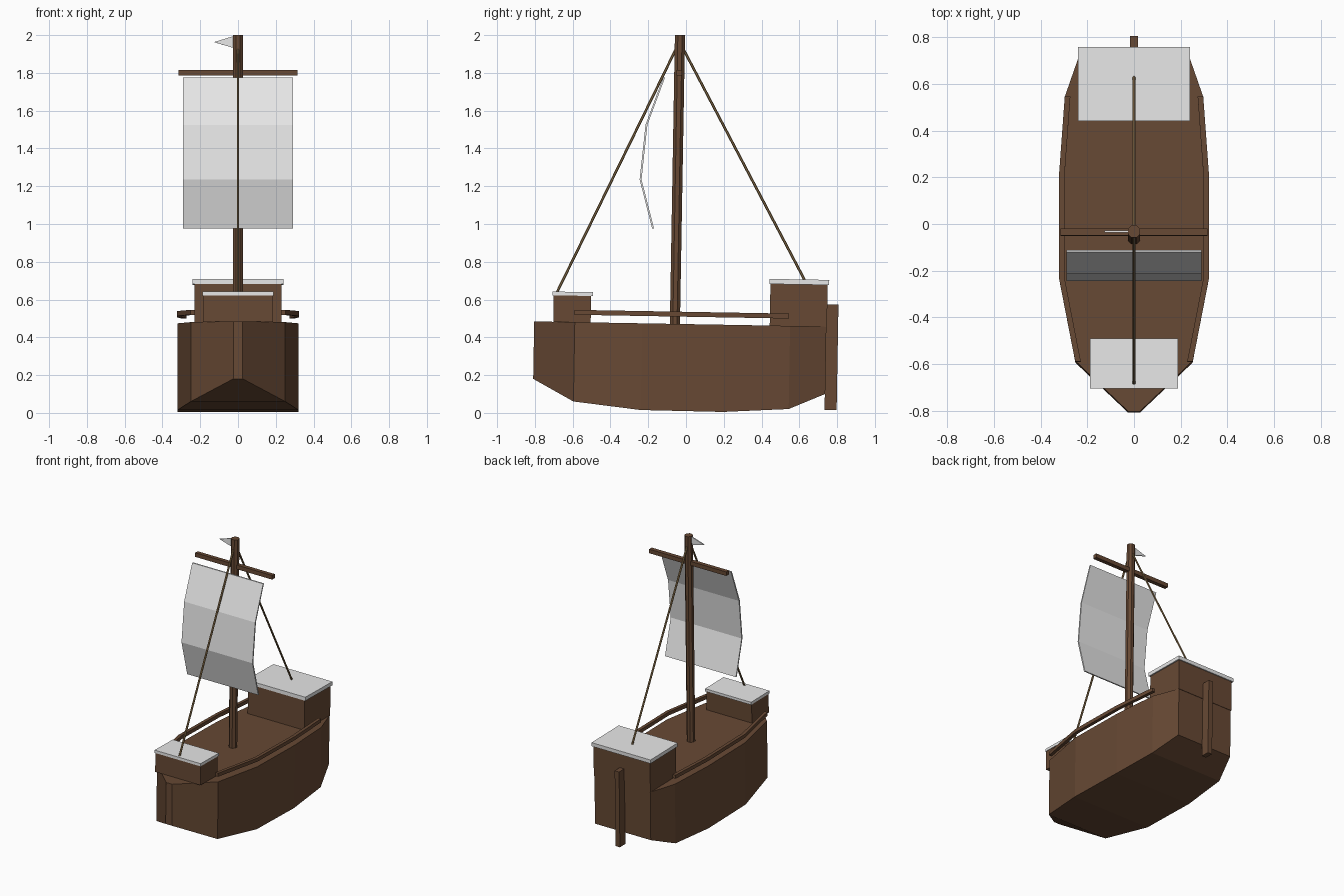
import bpy, bmesh, math
from mathutils import Matrix, Vector

if "Cube" in bpy.data.objects:
    bpy.data.objects.remove(bpy.data.objects["Cube"])

# The whole ship is trimmed slightly: bow up, mast leaning aft
TILT = Matrix.Rotation(-0.0175, 4, 'X')


def material(name, rgb):
    m = bpy.data.materials.new(name)
    m.diffuse_color = (*rgb, 1)
    m.use_nodes = True
    m.node_tree.nodes["Principled BSDF"].inputs["Base Color"].default_value = m.diffuse_color
    return m


WOOD = material("brown_wood", (0.135, 0.066, 0.034))
CLOTH = material("pale_cloth", (0.8, 0.8, 0.8))
ROPE = material("tan_rope", (0.26, 0.165, 0.07))


def loft(name, rings, mat):
    """Closed solid skinned through rings of equal point count."""
    bm = bmesh.new()
    vs = [[bm.verts.new(p) for p in r] for r in rings]
    n = len(vs[0])
    for a, b in zip(vs, vs[1:]):
        for i in range(n):
            j = (i + 1) % n
            bm.faces.new((a[i], a[j], b[j], b[i]))
    bm.faces.new(vs[0])
    bm.faces.new(vs[-1])
    bmesh.ops.recalc_face_normals(bm, faces=bm.faces)
    bm.transform(TILT)
    me = bpy.data.meshes.new(name)
    bm.to_mesh(me)
    bm.free()
    me.materials.append(mat)
    ob = bpy.data.objects.new(name, me)
    bpy.context.collection.objects.link(ob)
    return ob


def box(name, hx, y0, y1, z0, z1, mat):
    """Box centred on x = 0 with half width hx."""
    return loft(name, [[(-hx, y, z0), (hx, y, z0), (hx, y, z1), (-hx, y, z1)]
                       for y in (y0, y1)], mat)


def rod(name, a, b, r, sides, mat):
    """Straight prism from a to b with a flat side facing forward."""
    a, b = Vector(a), Vector(b)
    d = (b - a).normalized()
    u = Vector((1, 0, 0))
    v = d.cross(u)
    ang = [math.tau * (i + 0.5) / sides for i in range(sides)]
    return loft(name, [[p + r * (u * math.cos(t) + v * math.sin(t)) for t in ang]
                       for p in (a, b)], mat)


# Hull: stations of (y, half width, keel height) under a flat deck
DECK = 0.47
stations = [(-0.812, 0.025, 0.166), (-0.597, 0.25, 0.05), (-0.24, 0.32, 0.011),
            (0.195, 0.32, 0.0085), (0.543, 0.295, 0.03), (0.735, 0.228, 0.113)]
loft("hull", [[(-w, y, k), (w, y, k), (w, y, DECK), (-w, y, DECK)]
              for y, w, k in stations], WOOD)

# Cabins fore and aft with pale roofs
box("fore_cabin", 0.185, -0.711, -0.513, DECK - 0.001, 0.612, WOOD)
box("fore_roof", 0.188, -0.717, -0.503, 0.61, 0.63, CLOTH)
box("aft_cabin", 0.231, 0.435, 0.738, DECK - 0.002, 0.692, WOOD)
box("aft_roof", 0.241, 0.429, 0.746, 0.69, 0.717, CLOTH)

# Rudder on the stern
box("rudder", 0.018, 0.733, 0.797, 0.028, 0.588, WOOD)

# Side rails following the deck outline
rail_path = [(-0.6, 0.24), (-0.24, 0.31), (0.195, 0.31), (0.537, 0.285)]
for side, label in ((-1, "left"), (1, "right")):
    loft(label + "_rail",
         [[(side * x - 0.012, y, 0.509), (side * x + 0.012, y, 0.509),
           (side * x + 0.012, y, 0.535), (side * x - 0.012, y, 0.535)]
          for y, x in rail_path], WOOD)

# Mast and yard
MY = -0.067
rod("mast", (0, MY, DECK - 0.01), (0, MY, 1.999), 0.029, 8, WOOD)
box("yard", 0.315, MY - 0.015, MY + 0.015, 1.785, 1.815, WOOD)

# Square sail bellying forward, a thin folded sheet
sail = [(-0.147, 1.773), (-0.236, 1.521), (-0.262, 1.231), (-0.191, 0.972)]
loft("sail", [[(-0.29, y - 0.005, z), (0.29, y - 0.005, z),
               (0.29, y + 0.005, z), (-0.29, y + 0.005, z)]
              for y, z in sail], CLOTH)

# Triangular pennant at the masthead
loft("pennant", [[(-0.02, y, 1.995), (-0.127, y, 1.962), (-0.02, y, 1.93)]
                 for y in (MY - 0.004, MY + 0.004)], CLOTH)

# Stays from the masthead to the cabin roofs
rod("fore_stay", (0, -0.697, 0.62), (0, -0.08, 1.94), 0.007, 6, ROPE)
rod("aft_stay", (0, 0.618, 0.71), (0, -0.053, 1.935), 0.007, 6, ROPE)
